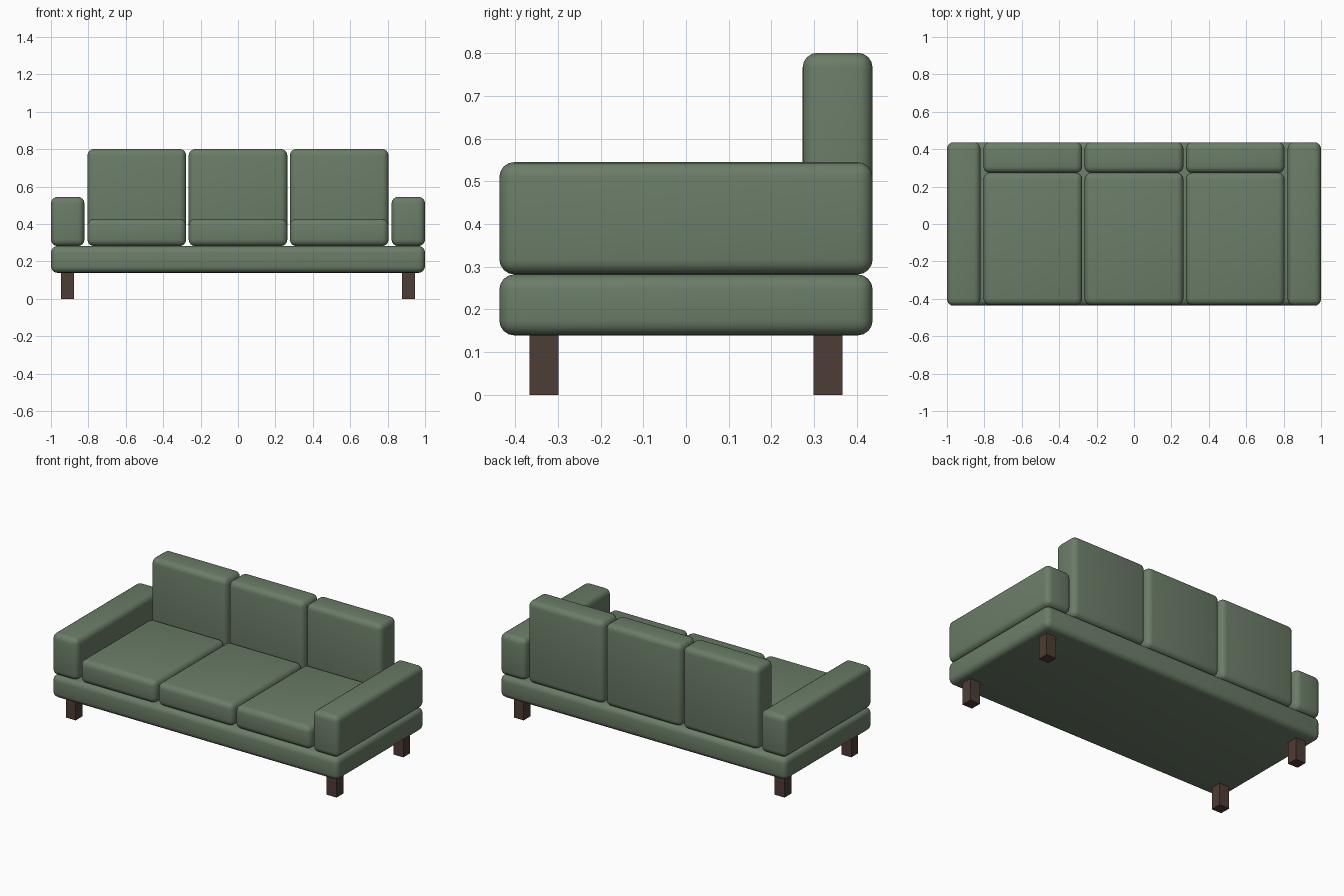
import bpy

if "Cube" in bpy.data.objects:
    bpy.data.objects.remove(bpy.data.objects["Cube"])


def material(name, rgb):
    m = bpy.data.materials.new(name)
    m.diffuse_color = (*rgb, 1)
    m.use_nodes = True
    m.node_tree.nodes["Principled BSDF"].inputs["Base Color"].default_value = m.diffuse_color
    return m


fabric = material("green_fabric", (0.147, 0.205, 0.138))
wood = material("dark_wood", (0.076, 0.045, 0.035))


def block(name, x, y, z, mat, radius=0):
    """Box from (min, max) ranges, with optionally rounded edges."""
    ranges = (x, y, z)
    bpy.ops.mesh.primitive_cube_add(size=1, location=[(a + b) / 2 for a, b in ranges])
    ob = bpy.context.object
    ob.name = name
    ob.scale = [b - a for a, b in ranges]
    bpy.ops.object.transform_apply(location=False, rotation=False, scale=True)
    ob.data.materials.append(mat)
    if radius:
        bev = ob.modifiers.new("rounding", "BEVEL")
        bev.width = radius
        bev.segments = 4
        bpy.ops.object.modifier_apply(modifier=bev.name)
        bpy.ops.object.shade_smooth_by_angle()
    return ob


R = 0.035
D = 0.437   # half depth

# Base platform
block("base", (-1, 1), (-D, D), (0.139, 0.282), fabric, R)

# Armrests and legs, left and right
for side, s in (("left", -1), ("right", 1)):
    block(side + "_armrest", sorted((s * 0.821, s)), (-D, D), (0.282, 0.545), fabric, R)
    for end, e in (("front", -1), ("back", 1)):
        block(f"{end}_{side}_leg", sorted((s * 0.877, s * 0.946)),
              sorted((e * 0.298, e * 0.367)), (0, 0.142), wood)

# Three seat cushions with back cushions behind them
for i, place in enumerate(("left", "middle", "right")):
    cx = (i - 1) * 0.541
    span = (cx - 0.264, cx + 0.264)
    block(place + "_seat_cushion", span, (-0.434, 0.274), (0.282, 0.427), fabric, R)
    block(place + "_back_cushion", span, (0.273, D), (0.282, 0.801), fabric, R)
